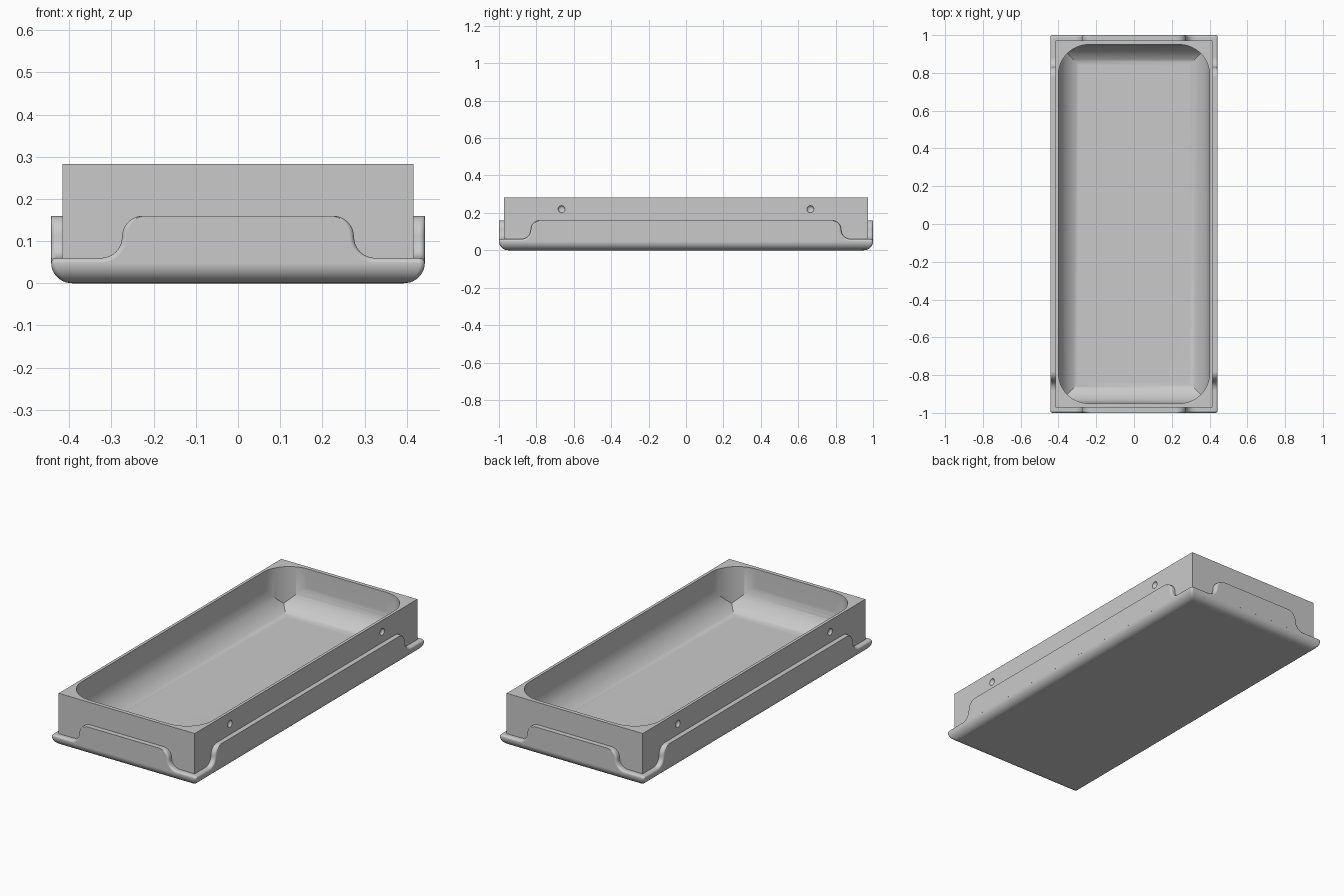
import bpy, bmesh
from math import sin, cos, pi, radians
from mathutils import Matrix

if "Cube" in bpy.data.objects:
    bpy.data.objects.remove(bpy.data.objects["Cube"], do_unlink=True)

HALF_X, HALF_Y = 0.443, 1.0     # outer skirt
BODY_X, BODY_Y = 0.416, 0.972   # inner body
SHELF, ROUND = 0.06, 0.012      # skirt height at the corners, rim rounding

grey = bpy.data.materials.new("plain grey")
grey.use_nodes = True
grey.diffuse_color = (0.59, 0.59, 0.59, 1)
grey.node_tree.nodes["Principled BSDF"].inputs["Base Color"].default_value = (0.59, 0.59, 0.59, 1)


def arc(n, start=0):
    """Angles from start up to a right angle."""
    return [start + i * (pi / 2 - start) / n for i in range(n + 1)]


def loft(name, rings, turn=0):
    """Closed solid through rings with equal point counts."""
    bm = bmesh.new()
    loops = [[bm.verts.new(p) for p in ring] for ring in rings]
    n = len(loops[0])
    for a, b in zip(loops, loops[1:]):
        for i in range(n):
            j = (i + 1) % n
            bm.faces.new((a[i], a[j], b[j], b[i]))
    bm.faces.new(loops[0])
    bm.faces.new(loops[-1])
    bmesh.ops.remove_doubles(bm, verts=bm.verts, dist=1e-5)
    bmesh.ops.recalc_face_normals(bm, faces=bm.faces)
    bm.transform(Matrix.Rotation(turn, 4, 'Z'))
    mesh = bpy.data.meshes.new(name)
    bm.to_mesh(mesh)
    bm.free()
    mesh.materials.append(grey)
    ob = bpy.data.objects.new(name, mesh)
    bpy.context.collection.objects.link(ob)
    return ob


def rect(x, y, z):
    return [(-x, -y, z), (x, -y, z), (x, y, z), (-x, y, z)]


def rounded_rect(x, y, r, z, n=12):
    pts = []
    for k, (sx, sy) in enumerate([(1, 1), (-1, 1), (-1, -1), (1, -1)]):
        for a in arc(n):
            t = a + k * pi / 2
            pts.append((sx * (x - r) + r * cos(t), sy * (y - r) + r * sin(t), z))
    return pts


def boolean(ob, cutter, operation):
    """Apply a boolean and discard the cutter."""
    mod = ob.modifiers.new("cut", 'BOOLEAN')
    mod.object, mod.operation, mod.solver = cutter, operation, 'EXACT'
    bpy.context.view_layer.update()
    graph = bpy.context.evaluated_depsgraph_get()
    mesh = bpy.data.meshes.new_from_object(ob.evaluated_get(graph))
    ob.modifiers.clear()
    ob.data = mesh
    bpy.data.objects.remove(cutter, do_unlink=True)


def skirt_panel(name, flat, outer, inner, turn):
    """Raised panel with S-curved ends and a softly rounded rim, facing -y."""
    r, mid = 0.05, SHELF + 0.05

    def outline(o, depth):
        half = [(flat + (r - o * sin(a)) * sin(a), mid + (r - o * sin(a)) * cos(a))
                for a in arc(8)]
        half += [(flat + 2 * r - (r + o) * cos(a), mid - (r + o) * sin(a))
                 for a in arc(8)]
        half.append((flat + 2 * r, SHELF - ROUND - 0.001))
        full = half + [(-x, z) for x, z in reversed(half)]
        return [(x, -depth, z) for x, z in full]

    rings = [outline(0, inner)]
    rings += [outline(ROUND * (1 - cos(a)), outer - ROUND + ROUND * sin(a)) for a in arc(5)]
    return loft(name, rings, turn)


# Base: shallow cup with rounded bottom edges, shelf rim and small corner radius
R, CORNER = 0.05, 0.012
profile = [(R * (1 - sin(a)), (SHELF - ROUND) * (1 - cos(a))) for a in arc(10)]
profile += [(ROUND * (1 - cos(a)), SHELF - ROUND + ROUND * sin(a)) for a in arc(5)[1:]]
profile += [(0.03, SHELF), (0.03, 0.025)]
parts = [loft("base", [rounded_rect(HALF_X - d, HALF_Y - d, CORNER, z, 4) for d, z in profile])]

# Raised skirt panels on the four sides
for k, side in enumerate(["front", "left", "back", "right"]):
    flat, outer, inner = (0.225, HALF_Y, 0.96) if k % 2 == 0 else (0.78, HALF_X, 0.407)
    parts.append(skirt_panel(side + "_skirt", flat, outer, inner, k * pi / 2))

# Body with a basin: upright rounded walls, coved sides and a flat floor
body = loft("tray_body", [rect(BODY_X, BODY_Y, 0.02), rect(BODY_X, BODY_Y, 0.283)])
basin = loft("basin_cutter", [rounded_rect(0.4, 0.95, 0.16, z) for z in (0.03, 0.45)])
COVE, LOW = 0.16, 0.035
cove = [rect(0.401 - COVE * (1 - sin(a)), 0.951 - COVE * (1 - sin(a)), LOW + COVE * (1 - cos(a)))
        for a in arc(12, 0.318)]
trough = loft("trough_cutter", cove + [rect(0.401, 0.951, 0.5)])
boolean(basin, trough, 'INTERSECT')
boolean(body, basin, 'DIFFERENCE')

# Shallow round dimples on the long sides
DIMPLE = 0.019
dimple_profile = [(BODY_X + 0.03, DIMPLE)]
dimple_profile += [(BODY_X - 0.013 * sin(a), DIMPLE * cos(a)) for a in arc(6)[:-1]]
for sx in (-1, 1):
    for y in (-0.665, 0.665):
        hole = loft("dimple_cutter", [[(sx * x, y + r * cos(i * pi / 12), 0.22 + r * sin(i * pi / 12))
                                       for i in range(24)] for x, r in dimple_profile])
        boolean(body, hole, 'DIFFERENCE')
parts.append(body)

# Smooth shading with sharp creases kept
for ob in parts:
    bpy.ops.object.select_all(action='DESELECT')
    ob.select_set(True)
    bpy.context.view_layer.objects.active = ob
    bpy.ops.object.shade_smooth_by_angle(angle=radians(30))
    mod = ob.modifiers.new("even shading", 'WEIGHTED_NORMAL')
    mod.keep_sharp = True
